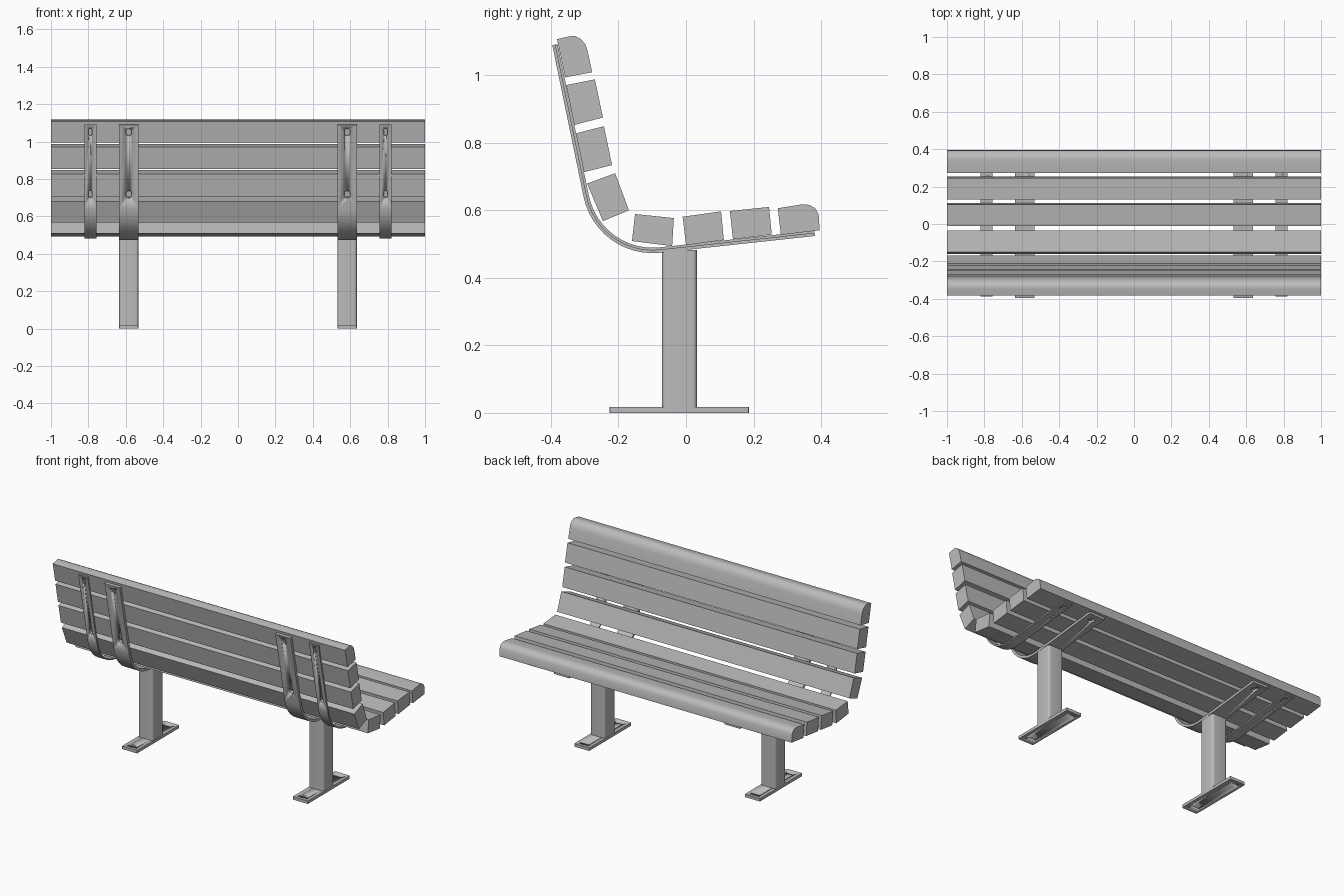
import bpy
import bmesh
from math import pi, radians, atan2
from mathutils import Vector, Matrix

cube = bpy.data.objects.get("Cube")
if cube:
    bpy.data.objects.remove(cube)

grey = bpy.data.materials.new("plain grey")
grey.use_nodes = True
colour = (0.5, 0.5, 0.5, 1)
grey.diffuse_color = colour
grey.node_tree.nodes["Principled BSDF"].inputs["Base Color"].default_value = colour


def finish(name, bm, smooth=True):
    bmesh.ops.recalc_face_normals(bm, faces=bm.faces)
    mesh = bpy.data.meshes.new(name)
    bm.to_mesh(mesh)
    bm.free()
    mesh.materials.append(grey)
    ob = bpy.data.objects.new(name, mesh)
    bpy.context.collection.objects.link(ob)
    bpy.ops.object.select_all(action="DESELECT")
    ob.select_set(True)
    bpy.context.view_layer.objects.active = ob
    if smooth:
        bpy.ops.object.shade_smooth_by_angle(angle=radians(35))
    return ob


def extrude_x(name, profile, x0, x1):
    """Extrude a closed (y, z) outline between two x positions."""
    bm = bmesh.new()
    face = bm.faces.new([bm.verts.new((x0, y, z)) for y, z in profile])
    ext = bmesh.ops.extrude_face_region(bm, geom=[face])
    verts = [v for v in ext["geom"] if isinstance(v, bmesh.types.BMVert)]
    bmesh.ops.translate(bm, verts=verts, vec=(x1 - x0, 0, 0))
    return finish(name, bm)


def rounded_box(name, centre, size, radius, turn=0.0):
    """Box with rounded upright edges, tilted about x."""
    bm = bmesh.new()
    bmesh.ops.create_cube(bm, size=1, matrix=Matrix.Diagonal((*size, 1)))
    upright = [e for e in bm.edges
               if abs(e.verts[0].co.z - e.verts[1].co.z) > size[2] / 2]
    bmesh.ops.bevel(bm, geom=upright, offset=radius, segments=5,
                    profile=0.5, affect="EDGES")
    bm.transform(Matrix.Translation(centre) @ Matrix.Rotation(turn, 4, "X"))
    return finish(name, bm)


def cut_slots(ob, slots):
    """Cut rounded slots given as (centre, size, tilt)."""
    for centre, size, turn in slots:
        cutter = rounded_box("slot_cutter", centre, size, min(size[:2]) * 0.48, turn)
        cutter.hide_render = True
        mod = ob.modifiers.new("slot", "BOOLEAN")
        mod.operation = "DIFFERENCE"
        mod.solver = "EXACT"
        mod.object = cutter
        bpy.context.view_layer.objects.active = ob
        bpy.ops.object.modifier_apply(modifier=mod.name)
        bpy.data.objects.remove(cutter)


# Timber slats
slats = {
    "back_slat_top": [(-.382, 1.107), (-.358, .994), (-.278, 1.009), (-.291, 1.07),
                      (-.298, 1.092), (-.312, 1.108), (-.33, 1.117), (-.348, 1.115)],
    "back_slat_upper": [(-.355, .971), (-.27, .988), (-.246, .875), (-.331, .853)],
    "back_slat_middle": [(-.326, .828), (-.243, .849), (-.219, .734), (-.302, .713)],
    "back_slat_lower": [(-.293, .679), (-.21, .71), (-.169, .6), (-.246, .568)],
    "seat_slat_rear": [(-.151, .589), (-.036, .577), (-.041, .494), (-.16, .509)],
    "seat_slat_inner": [(-.01, .581), (.104, .597), (.112, .512), (0, .497)],
    "seat_slat_outer": [(.13, .598), (.246, .61), (.254, .528), (.139, .514)],
    "seat_slat_edge": [(.272, .606), (.345, .618), (.366, .616), (.383, .606),
                       (.393, .588), (.396, .541), (.281, .527)],
}
for name, profile in slats.items():
    extrude_x(name, profile, -1, 1)

# Bent strap centre line: two straight runs joined by an arc
corner = Vector((-.265, .454))
top, front = Vector((-.396, 1.089)), Vector((.382, .524))
up, along = (top - corner).normalized(), (front - corner).normalized()
half = up.angle(along) / 2
reach = .19
bisector = (up + along).normalized()
hub = corner + bisector * (reach / Vector(up).dot(bisector))
start, end = corner + up * reach - hub, corner + along * reach - hub
sweep = pi - 2 * half
path = [top]
for i in range(13):
    a = atan2(start.y, start.x) + sweep * i / 12
    path.append(hub + start.length * Vector((Matrix.Rotation(a, 2) @ Vector((1, 0)))))
path.append(front)


def strap_outline(inset, thick):
    """Offset the path inwards twice to give a closed strip outline."""
    normals = []
    for i in range(len(path)):
        t = path[min(i + 1, len(path) - 1)] - path[max(i - 1, 0)]
        if i == 1:
            t = -up
        elif i == len(path) - 2:
            t = along
        normals.append(Vector((-t.y, t.x)).normalized())
    outer = [p + n * inset for p, n in zip(path, normals)]
    inner = [p + n * (inset + thick) for p, n in zip(path, normals)]
    return outer + inner[::-1]


def strap_slots(x, width):
    """Fixing slots near the top, above the bend and at the seat edge."""
    slots = []
    back_tilt, seat_tilt = atan2(up.y, up.x), atan2(along.y, along.x)
    for point, tilt in ((top - up * .04, back_tilt),
                        (top - up * .38, back_tilt),
                        (front - along * .05, seat_tilt)):
        slots.append(((x, point.x, point.y), (width * .3, .04, .06), tilt))
    return slots


# Supports on both sides
for side, s in (("left", 1), ("right", -1)):
    x = .584 * s
    for kind, sx, width, inset, thick in (("wide", x, .104, 0, .015),
                                          ("narrow", .789 * s, .064, .008, .008)):
        strap = extrude_x(f"{side}_{kind}_strap", strap_outline(inset, thick),
                          sx - width / 2, sx + width / 2)
        cut_slots(strap, strap_slots(sx, width))
    rounded_box(f"{side}_post", (x, -.019, .248), (.102, .104, .468), .014)
    plate = rounded_box(f"{side}_foot_plate", (x, -.02, .009), (.104, .412, .018), .004)
    cut_slots(plate, [((x, y, .009), (.056, .02, .06), 0) for y in (-.185, .145)])
